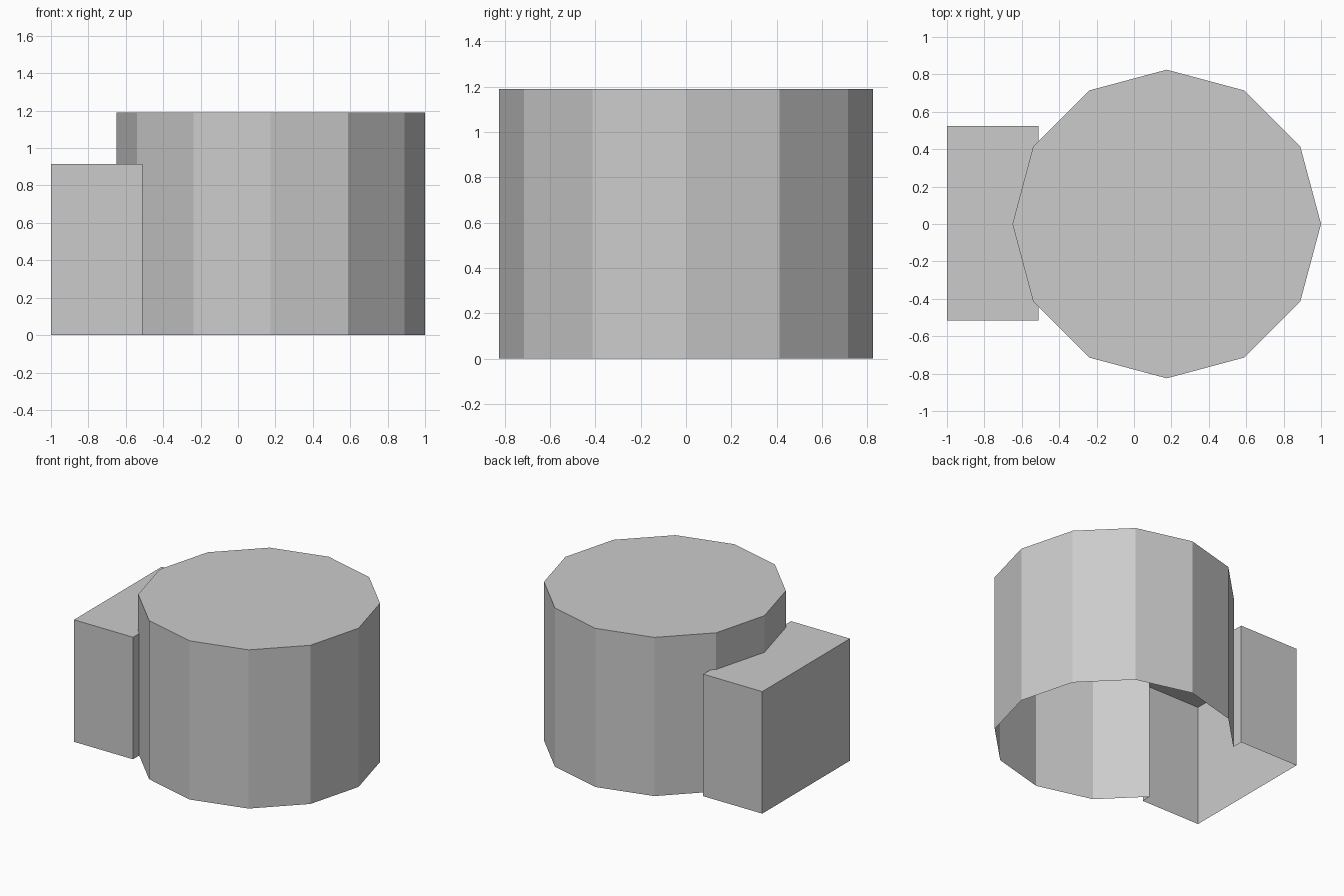
import bpy
import bmesh
from mathutils import Matrix

default = bpy.data.objects.get("Cube")
if default:
    bpy.data.objects.remove(default, do_unlink=True)

# Plain grey for the whole shell
grey = bpy.data.materials.new("plain_grey")
grey.use_nodes = True
colour = (0.6, 0.6, 0.6, 1)
grey.diffuse_color = colour
grey.node_tree.nodes["Principled BSDF"].inputs["Base Color"].default_value = colour


def make_object(name, bm):
    mesh = bpy.data.meshes.new(name)
    bm.to_mesh(mesh)
    bm.free()
    mesh.materials.append(grey)
    obj = bpy.data.objects.new(name, mesh)
    bpy.context.collection.objects.link(obj)
    return obj


# Twelve-sided drum, reaching below the ground so the base can be trimmed open
top, low = 1.19, -0.2
bm = bmesh.new()
bmesh.ops.create_cone(bm, cap_ends=True, segments=12, radius1=0.825, radius2=0.825,
                      depth=top - low, matrix=Matrix.Translation((0.175, 0, (top + low) / 2)))
# Put corners on the x and y axes
corner_x = max(v.co.x for v in bm.verts)
if corner_x < 0.99:
    bmesh.ops.rotate(bm, verts=bm.verts, cent=(0.175, 0, 0),
                     matrix=Matrix.Rotation(0.2618, 3, "Z"))
drum = make_object("drum_with_side_block", bm)

# Side block
box_min, box_max = (-1, -0.515, -0.1), (-0.51, 0.525, 0.915)
bm = bmesh.new()
bmesh.ops.create_cube(bm, size=1)
for v in bm.verts:
    v.co = [hi if c > 0 else lo for c, lo, hi in zip(v.co, box_min, box_max)]
block = make_object("side_block_helper", bm)
block.hide_render = True

# Join the two into one outer skin
union = drum.modifiers.new("join_block", "BOOLEAN")
union.operation = "UNION"
union.solver = "EXACT"
union.object = block
bpy.context.view_layer.update()
joined = drum.evaluated_get(bpy.context.evaluated_depsgraph_get())
bm = bmesh.new()
bm.from_mesh(joined.to_mesh())
drum.modifiers.clear()
bpy.data.objects.remove(block, do_unlink=True)

# Trim at the ground, leaving the underside open
bmesh.ops.bisect_plane(bm, geom=bm.verts[:] + bm.edges[:] + bm.faces[:],
                       plane_co=(0, 0, 0), plane_no=(0, 0, 1), clear_inner=True)
for f in bm.faces:
    f.smooth = False
    f.material_index = 0
bm.to_mesh(drum.data)
bm.free()
